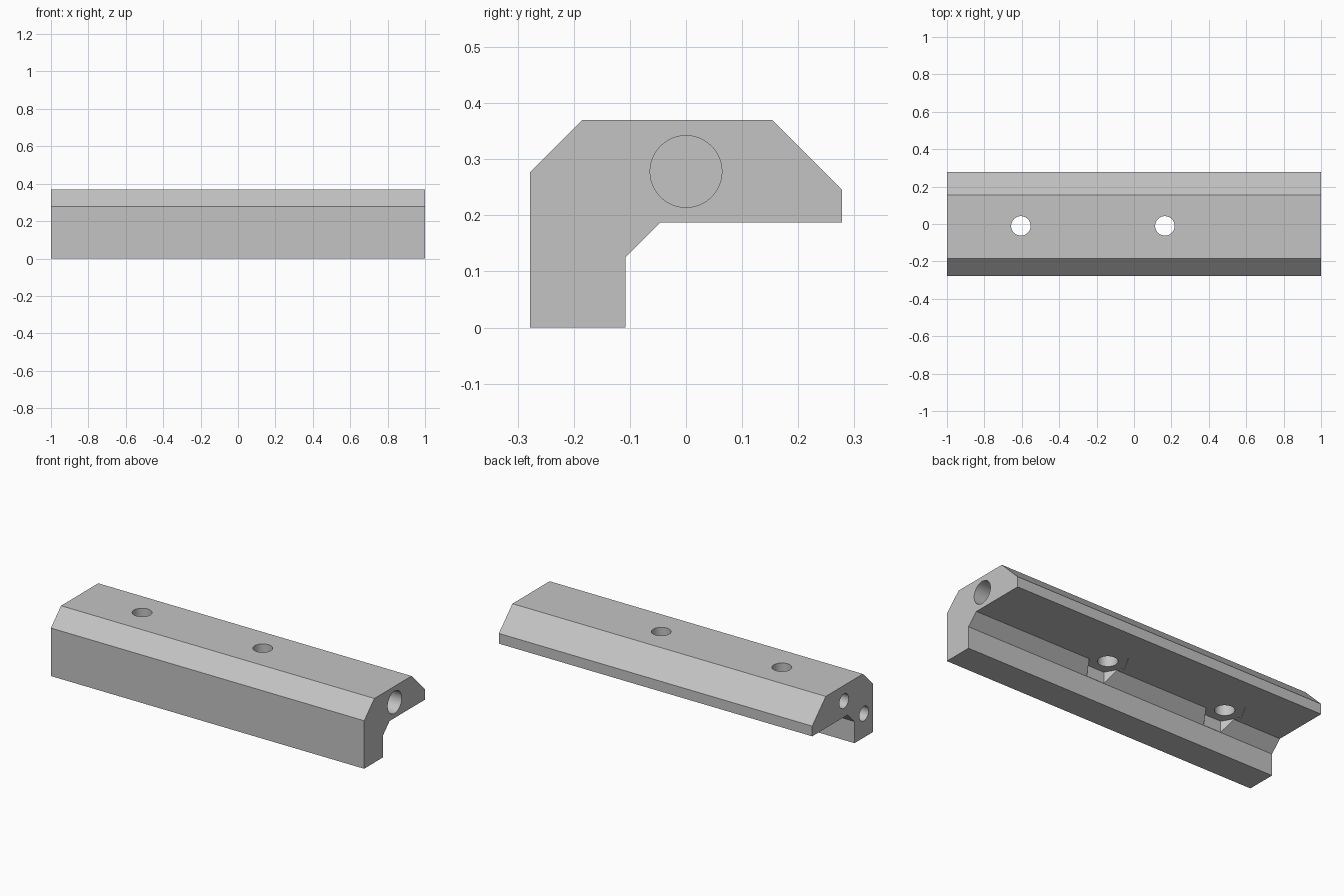
import bpy, bmesh, math
from mathutils import Matrix

cube = bpy.data.objects.get("Cube")
if cube:
    bpy.data.objects.remove(cube, do_unlink=True)

grey = bpy.data.materials.new("plain grey")
grey.use_nodes = True
colour = (0.55, 0.55, 0.55, 1)
grey.diffuse_color = colour
grey.node_tree.nodes["Principled BSDF"].inputs["Base Color"].default_value = colour


def make_object(name, bm):
    bmesh.ops.recalc_face_normals(bm, faces=bm.faces)
    mesh = bpy.data.meshes.new(name)
    bm.to_mesh(mesh)
    bm.free()
    mesh.materials.append(grey)
    obj = bpy.data.objects.new(name, mesh)
    bpy.context.collection.objects.link(obj)
    return obj


def cut(body, sides, radius, depth, matrix):
    """Subtract a prism whose own axis is z, placed by the matrix."""
    bm = bmesh.new()
    bmesh.ops.create_cone(bm, cap_ends=True, segments=sides, radius1=radius,
                          radius2=radius, depth=depth, matrix=matrix)
    cutter = make_object("cutter", bm)
    cutter.hide_render = True
    mod = body.modifiers.new("cut", 'BOOLEAN')
    mod.operation = 'DIFFERENCE'
    mod.solver = 'EXACT'
    mod.object = cutter
    bpy.context.view_layer.objects.active = body
    bpy.ops.object.modifier_apply(modifier=mod.name)
    bpy.data.objects.remove(cutter, do_unlink=True)


# Hooked rail: side profile (y, z) extruded along x
profile = [(-0.278, 0), (-0.108, 0), (-0.108, 0.125), (-0.046, 0.187),
           (0.278, 0.187), (0.278, 0.246), (0.154, 0.37),
           (-0.185, 0.37), (-0.278, 0.277)]
bm = bmesh.new()
end = bm.faces.new([bm.verts.new((-1, y, z)) for y, z in profile])
side = bmesh.ops.extrude_face_region(bm, geom=[end])
bmesh.ops.translate(bm, vec=(2, 0, 0),
                    verts=[v for v in side["geom"] if isinstance(v, bmesh.types.BMVert)])
rail = make_object("rail", bm)

# Vertical screw holes with hexagonal nut pockets under them
for x in (-0.605, 0.165):
    cut(rail, 48, 0.052, 1, Matrix.Translation((x, -0.01, 0.3)))
    turn = Matrix.Rotation(math.radians(30), 4, 'Z')
    # the first corner of the prism lies on y, so a turn puts flats on y
    cut(rail, 6, 0.112, 0.12, Matrix.Translation((x, -0.01, 0.13)) @ turn)

# Blind bores in the ends: (end x, y, z, radius, depth)
bores = [(1, 0, 0.278, 0.064, 0.4),
         (-1, -0.012, 0.28, 0.042, 0.2),
         (-1, -0.194, 0.138, 0.042, 0.2)]
for x, y, z, radius, depth in bores:
    place = Matrix.Translation((x, y, z)) @ Matrix.Rotation(math.pi / 2, 4, 'Y')
    cut(rail, 48, radius, depth * 2, place)

# Smooth bores, crisp edges
bpy.ops.object.select_all(action='DESELECT')
rail.select_set(True)
bpy.context.view_layer.objects.active = rail
bpy.ops.object.shade_smooth_by_angle(angle=math.radians(25))
